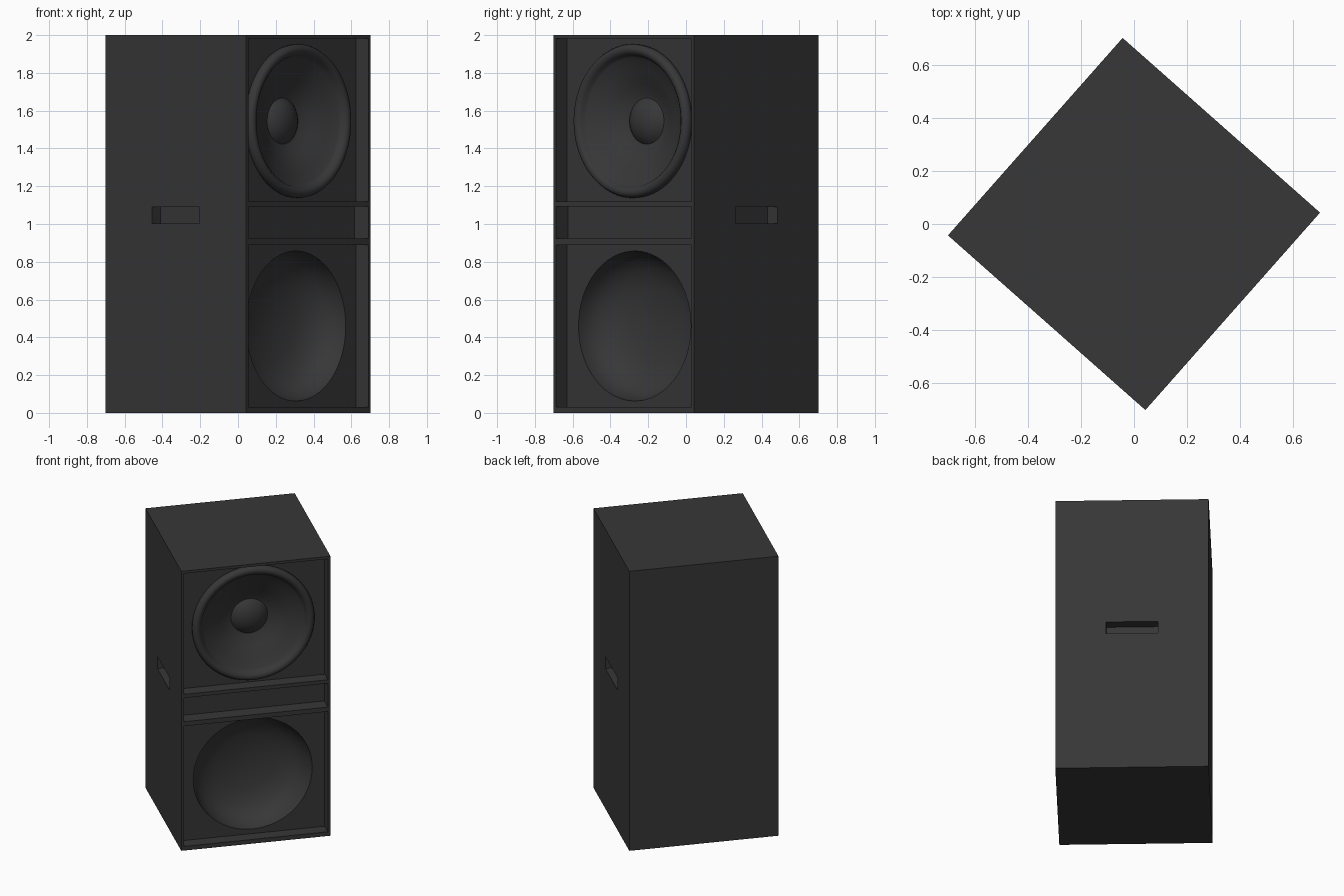
import bpy, bmesh, math
from mathutils import Matrix

if "Cube" in bpy.data.objects:
    bpy.data.objects.remove(bpy.data.objects["Cube"])

TURN = Matrix.Rotation(math.radians(48.5), 4, 'Z')   # the cabinet stands turned on its axis
HALF = 0.4975
PANEL = 0.41                                         # baffle distance from centre

black = bpy.data.materials.new("matte_black")
black.diffuse_color = (0.038, 0.038, 0.038, 1)
black.use_nodes = True
black.node_tree.nodes["Principled BSDF"].inputs["Base Color"].default_value = black.diffuse_color


def finish(name, bm):
    bmesh.ops.remove_doubles(bm, verts=bm.verts, dist=1e-5)
    bmesh.ops.recalc_face_normals(bm, faces=bm.faces)
    me = bpy.data.meshes.new(name)
    bm.to_mesh(me)
    bm.free()
    ob = bpy.data.objects.new(name, me)
    me.materials.append(black)
    bpy.context.collection.objects.link(ob)
    return ob


def box(name, x0, x1, y0, y1, z0, z1):
    bm = bmesh.new()
    bmesh.ops.create_cube(bm, size=1)
    for v in bm.verts:
        v.co = ((x0 + x1) / 2 + v.co.x * (x1 - x0),
                (y0 + y1) / 2 + v.co.y * (y1 - y0),
                (z0 + z1) / 2 + v.co.z * (z1 - z0))
    return finish(name, bm)


def lathe(name, profile, zc, n=64):
    """Spin (radius, forward) points around a front-to-back axis at height zc."""
    bm = bmesh.new()
    rings = []
    for r, t in profile:
        rings.append([bm.verts.new((r * math.cos(2 * math.pi * i / n), -t,
                                    zc + r * math.sin(2 * math.pi * i / n))) for i in range(n)])
    for a, b in zip(rings, rings[1:]):
        for i in range(n):
            j = (i + 1) % n
            bm.faces.new((a[i], a[j], b[j], b[i]))
    return finish(name, bm)


def cut(target, cutter):
    cutter.hide_render = True
    mod = target.modifiers.new("cut", 'BOOLEAN')
    mod.operation = 'DIFFERENCE'
    mod.solver = 'EXACT'
    mod.object = cutter
    bpy.context.view_layer.objects.active = target
    bpy.ops.object.modifier_apply(modifier=mod.name)
    bpy.data.objects.remove(cutter)


# cabinet shell
cabinet = box("cabinet", -HALF, HALF, -HALF, HALF, 0, 2)
inner = HALF - 0.018

# two driver bays and the port slot between them
for z0, z1, depth in ((0.03, 0.89, PANEL), (1.118, 1.982, PANEL), (0.922, 1.092, 0.40)):
    cut(cabinet, box("bay_cutter", -inner, inner, -0.6, -depth, z0, z1))

# round openings in both baffles
bowl = [(0, 0.20), (0.2, 0.215), (0.3, 0.25), (0.36, 0.30), (0.39, 0.36),
        (0.397, 0.41), (0.397, 0.45), (0, 0.45)]
for zc in (0.46, 1.545):
    cut(cabinet, lathe("opening_cutter", bowl, zc))

# recessed grip on each side
for s in (-1, 1):
    xa, xb = sorted((s * (HALF - 0.07), s * 0.6))
    cut(cabinet, box("grip_cutter", xa, xb, -0.168, 0.168, 1.003, 1.09))

# woofer: rounded surround, cone and dust cap
driver = [(0.396, 0.40), (0.406, 0.412), (0.407, 0.43), (0.398, 0.448), (0.382, 0.456),
          (0.365, 0.452), (0.352, 0.44), (0.345, 0.424), (0.335, 0.416), (0.28, 0.392),
          (0.20, 0.350), (0.14, 0.318), (0.122, 0.314), (0.108, 0.328), (0.085, 0.345),
          (0.055, 0.357), (0.025, 0.363), (0, 0.364)]
woofer = lathe("upper_woofer", driver, 1.545, 72)
# make the open woofer surface face forward
if sum(p.normal.y for p in woofer.data.polygons) > 0:
    woofer.data.flip_normals()

for ob in (cabinet, woofer):
    ob.data.transform(TURN)
    bpy.ops.object.select_all(action='DESELECT')
    ob.select_set(True)
    bpy.context.view_layer.objects.active = ob
    bpy.ops.object.shade_smooth_by_angle(angle=math.radians(40))
